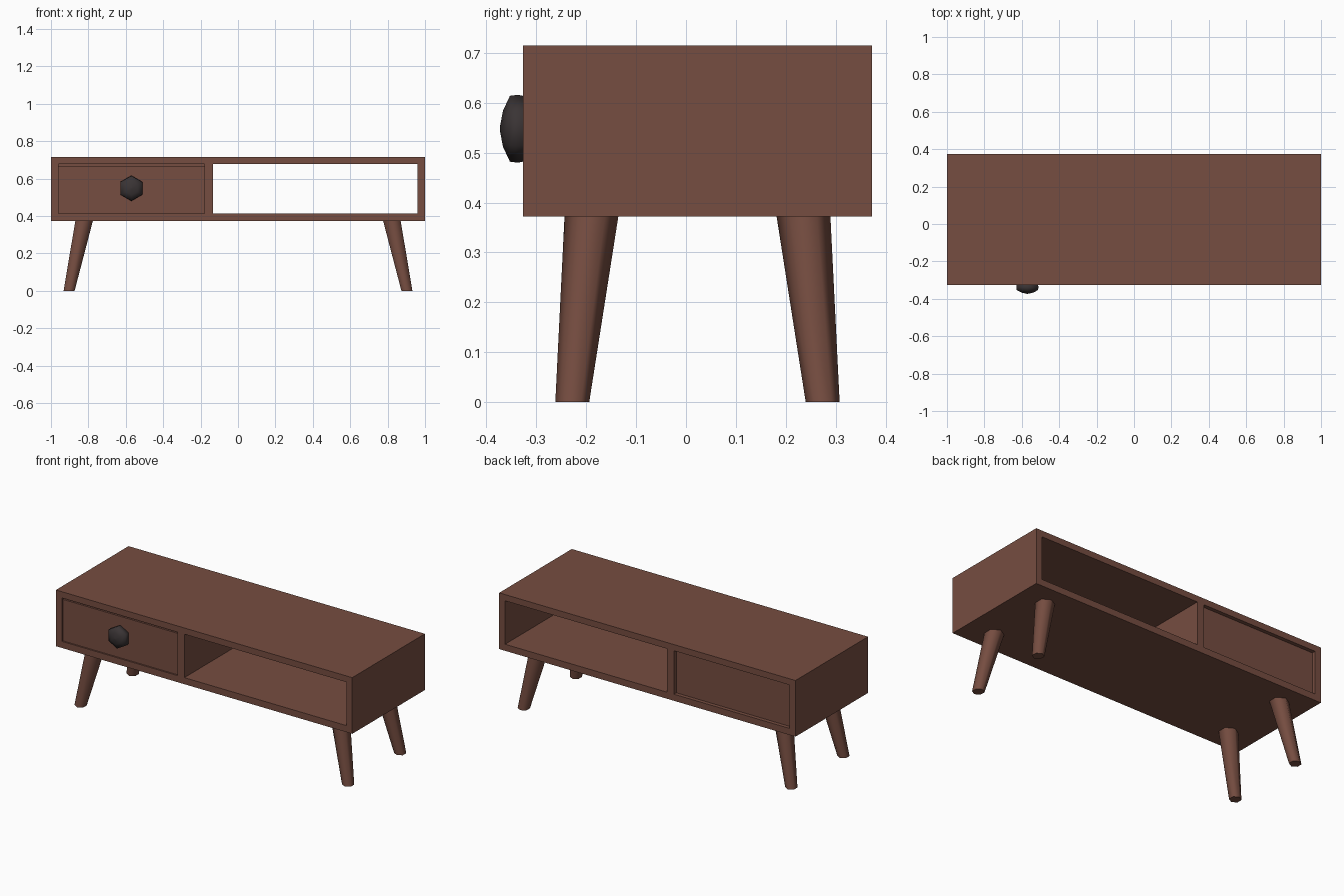
import bpy, bmesh, math

if "Cube" in bpy.data.objects:
    bpy.data.objects.remove(bpy.data.objects["Cube"])


def material(name, rgb):
    m = bpy.data.materials.new(name)
    m.diffuse_color = (*rgb, 1.0)
    m.use_nodes = True
    m.node_tree.nodes["Principled BSDF"].inputs["Base Color"].default_value = m.diffuse_color
    return m


WOOD = material("brown wood", (0.18, 0.074, 0.052))
DARK = material("dark metal", (0.042, 0.034, 0.035))


def finish(name, bm, mat, smooth=False):
    bmesh.ops.recalc_face_normals(bm, faces=bm.faces)
    me = bpy.data.meshes.new(name)
    bm.to_mesh(me)
    bm.free()
    me.materials.append(mat)
    ob = bpy.data.objects.new(name, me)
    bpy.context.collection.objects.link(ob)
    if smooth:
        bpy.ops.object.select_all(action='DESELECT')
        ob.select_set(True)
        bpy.context.view_layer.objects.active = ob
        bpy.ops.object.shade_smooth_by_angle(angle=math.radians(62))
    return ob


def box(name, x, y, z):
    bm = bmesh.new()
    bmesh.ops.create_cube(bm, size=1)
    for v in bm.verts:
        v.co = [r[0] if c < 0 else r[1] for c, r in zip(v.co, (x, y, z))]
    return finish(name, bm, WOOD)


def loft(name, rings, mat):
    """Skin a list of vertex rings and cap both ends."""
    bm = bmesh.new()
    rows = [[bm.verts.new(p) for p in ring] for ring in rings]
    for a, b in zip(rows, rows[1:]):
        n = len(a)
        for i in range(n):
            bm.faces.new((a[i], a[(i + 1) % n], b[(i + 1) % n], b[i]))
    bm.faces.new(rows[0])
    bm.faces.new(rows[-1])
    return finish(name, bm, mat, smooth=True)


# Cabinet shell: front-view outline with two openings, extruded in depth
Y0, Y1 = -0.327, 0.373
Z0, Z1, LOW, HIGH = 0.372, 0.715, 0.412, 0.677
xs = (-1, -0.96, -0.18, -0.133, 0.96, 1)
zs = (Z0, LOW, HIGH, Z1)
bm = bmesh.new()
grid = [[bm.verts.new((x, Y0, z)) for z in zs] for x in xs]
for i in range(5):
    for j in range(3):
        if j == 1 and i in (1, 3):
            continue
        bm.faces.new((grid[i][j], grid[i + 1][j], grid[i + 1][j + 1], grid[i][j + 1]))
ext = bmesh.ops.extrude_face_region(bm, geom=bm.faces[:], use_keep_orig=True)
for v in ext["geom"]:
    if isinstance(v, bmesh.types.BMVert):
        v.co.y = Y1
bmesh.ops.dissolve_limit(bm, angle_limit=0.01, verts=bm.verts, edges=bm.edges)
finish("cabinet_shell", bm, WOOD)

# Drawer: front panel slightly lower than the box behind it
box("drawer_front", (-0.96, -0.18), (-0.318, -0.295), (LOW, 0.665))
box("drawer_box", (-0.96, -0.18), (-0.295, 0.35), (LOW, HIGH))

# Knob: six-sided turned profile of (y, radius)
profile = ((-0.31, 0.06), (-0.327, 0.066), (-0.337, 0.068),
           (-0.353, 0.066), (-0.367, 0.036), (-0.373, 0.004))
loft("drawer_knob",
     [[(-0.57 + r * math.sin(k * math.pi / 3), y, 0.548 + r * math.cos(k * math.pi / 3))
       for k in range(6)] for y, r in profile], DARK)

# Splayed, tapered six-sided legs
for sx, side in ((-1, "left"), (1, "right")):
    for sy, end in ((-1, "front"), (1, "back")):
        rings = []
        for cx, cy, z, r in ((0.903, 0.251, 0, 0.034), (0.823, 0.2125, Z0 + 0.001, 0.054)):
            rings.append([(sx * cx + r * math.sin(k * math.pi / 3),
                           0.023 + sy * cy + r * math.cos(k * math.pi / 3), z)
                          for k in range(6)])
        loft(f"{end}_{side}_leg", rings, WOOD)
